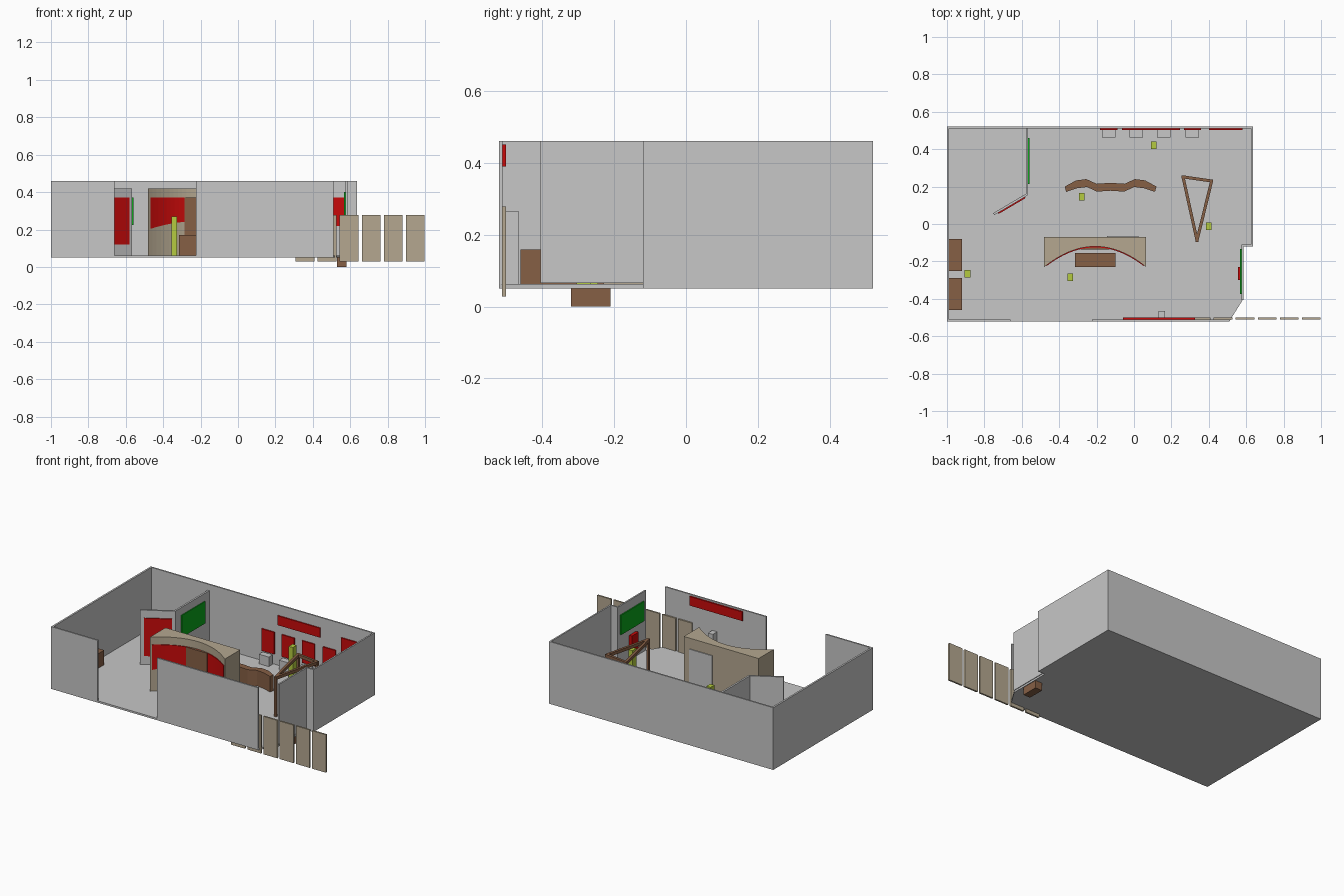
import bpy, bmesh, math
from mathutils import Vector

if "Cube" in bpy.data.objects:
    bpy.data.objects.remove(bpy.data.objects["Cube"])


def material(name, r, g, b):
    m = bpy.data.materials.new(name)
    m.diffuse_color = (r, g, b, 1)
    m.use_nodes = True
    m.node_tree.nodes["Principled BSDF"].inputs["Base Color"].default_value = m.diffuse_color
    return m


GREY = material("wall grey", .57, .57, .57)
RED = material("red", .58, .003, .003)
GREEN = material("green", .003, .38, .01)
TAN = material("tan", .46, .39, .28)
BROWN = material("wood brown", .24, .115, .06)
LIME = material("lime", .46, .6, .05)
FLOOR = .062


def finish(bm, name, mat):
    bmesh.ops.recalc_face_normals(bm, faces=bm.faces)
    me = bpy.data.meshes.new(name)
    bm.to_mesh(me)
    bm.free()
    me.materials.append(mat)
    ob = bpy.data.objects.new(name, me)
    bpy.context.collection.objects.link(ob)
    return ob


def box(name, mat, x0, x1, y0, y1, z0, z1):
    return prism(name, mat, [(x0, y0), (x1, y0), (x1, y1), (x0, y1)], z0, z1)


def prism(name, mat, outline, z0, z1):
    """Extrude a plan outline straight up."""
    bm = bmesh.new()
    f = bm.faces.new([bm.verts.new((x, y, z0)) for x, y in outline])
    top = bmesh.ops.extrude_face_region(bm, geom=[f])["geom"]
    bmesh.ops.translate(bm, vec=(0, 0, z1 - z0),
                        verts=[v for v in top if isinstance(v, bmesh.types.BMVert)])
    return finish(bm, name, mat)


def slab(name, mat, a, b, t, z0, z1):
    """Upright slab of thickness t along the plan line a-b."""
    a, b = Vector(a), Vector(b)
    d = (b - a).normalized()
    n = Vector((-d.y, d.x)) * t / 2
    return prism(name, mat, [a - n, b - n, b + n, a + n], z0, z1)


# floor with chamfered front right corner
prism("floor", GREY, [(-1, -.52), (.51, -.52), (.585, -.40), (.585, -.12),
                      (.635, -.12), (.635, .52), (-1, .52)], .05, FLOOR)

# outer walls
T = .46
box("back_wall", GREY, -1, .635, .51, .52, FLOOR, T)
box("left_wall", GREY, -1, -.988, -.52, .51, FLOOR, T)
box("front_wall_left", GREY, -.988, -.66, -.52, -.51, FLOOR, T)
box("front_wall_right", GREY, -.225, .51, -.52, -.51, FLOOR, T)
box("right_wall", GREY, .625, .635, -.12, .51, FLOOR, T)
box("right_wall_return", GREY, .575, .635, -.12, -.11, FLOOR, T)
box("right_wall_front", GREY, .575, .585, -.405, -.12, FLOOR + .004, T)

# inner partition with an angled wing
box("partition", GREY, -.578, -.566, .155, .51, FLOOR, .42)
slab("partition_wing", GREY, (-.75, .053), (-.572, .158), .012, FLOOR, .42)
slab("wing_poster", RED, (-.725, .058), (-.582, .142), .008, .12, .37)
box("partition_screen", GREEN, -.566, -.56, .215, .46, .225, .37)
box("right_screen", GREEN, .567, .575, -.375, -.135, .27, .40)

# side kiosk and the cabinet reaching below the floor
box("right_red_unit", RED, .555, .575, -.30, -.23, .12, .23)
box("sunken_cabinet", BROWN, .53, .58, -.32, -.21, 0, .058)

# back wall posters and display boxes
for i, x in enumerate((-.135, .012, .16, .312)):
    box(f"back_poster_{i}", RED, x - .046, x + .046, .502, .51, .13, .275)
    box(f"display_box_{i}", GREY, x - .036, x + .036, .462, .502, FLOOR, .125)
box("back_banner", RED, -.065, .245, .502, .51, .33, .392)
box("back_large_poster", RED, .40, .58, .502, .51, .22, .37)

# inside of the front wall
box("front_banner", RED, -.06, .325, -.51, -.50, .39, .45)
box("front_stand", GREY, .13, .165, -.51, -.465, FLOOR, .265)

# reception wall with concave front
CX, HALF, N = -.2075, .2725, 24


def front_y(d):
    return -.12 - .11 * (d / HALF) ** 2


ds = [-HALF + 2 * HALF * i / N for i in range(N + 1)]
prism("reception_wall", TAN, [(CX + d, front_y(d)) for d in ds] +
      [(CX + HALF, -.07), (CX - HALF, -.07)], FLOOR, .42)

# curved red sign plate on the reception wall, lower edge arched
bm = bmesh.new()
rows = []
for d in [k * .96 for k in ds]:
    x, y, low = CX + d, front_y(d), .245 - .045 * (d / HALF) ** 2
    rows.append([bm.verts.new(c) for c in ((x, y - .005, low), (x, y - .005, .37),
                                           (x, y + .002, .37), (x, y + .002, low))])
for p, q in zip(rows, rows[1:]):
    for k in range(4):
        bm.faces.new((p[k], q[k], q[(k + 1) % 4], p[(k + 1) % 4]))
bm.faces.new(rows[0])
bm.faces.new(rows[-1])
finish(bm, "reception_red_plate", RED)
box("reception_brown_panel", BROWN, -.285, -.13, -.136, -.12, .17, .37)
box("reception_back_panel", GREY, -.144, .023, -.07, -.064, .075, .35)
box("reception_desk", BROWN, -.315, -.10, -.23, -.155, FLOOR, .17)

# cabinets on the left wall
for i, y in enumerate((-.25, -.46)):
    box(f"left_cabinet_{i}", BROWN, -.988, -.92, y, y + .17, FLOOR, .158)

# lime pillars
for i, (x, y) in enumerate([(-.28, .145), (.105, .42), (.40, -.012),
                            (-.34, -.285), (-.89, -.265)]):
    box(f"lime_pillar_{i}", LIME, x - .015, x + .015, y - .02, y + .02, FLOOR, .27)

# wavy bench
wave = [(-.37, .20), (-.31, .233), (-.255, .24), (-.20, .215), (-.125, .22),
        (-.05, .215), (.005, .24), (.06, .233), (.12, .20)]
prism("wavy_bench", BROWN, wave + [(x * .97 - .004, y - .042 + .014 * (abs(x + .125) > .2))
                                   for x, y in reversed(wave)], FLOOR, .165)

# triangular frame on three legs
tri = [(.262, .252), (.415, .23), (.337, -.088)]
for i in range(3):
    a, b = tri[i], tri[(i + 1) % 3]
    slab(f"triangle_beam_{i}", BROWN, a, b, .016, .305, .325)
    box(f"triangle_leg_{i}", BROWN, a[0] - .008, a[0] + .008,
        a[1] - .008, a[1] + .008, FLOOR, .324)

# row of tan panels outside the front
for i in range(6):
    x = .308 + i * .118
    box(f"tan_panel_{i}", TAN, x, x + .1, -.511, -.50, .028, .278)
